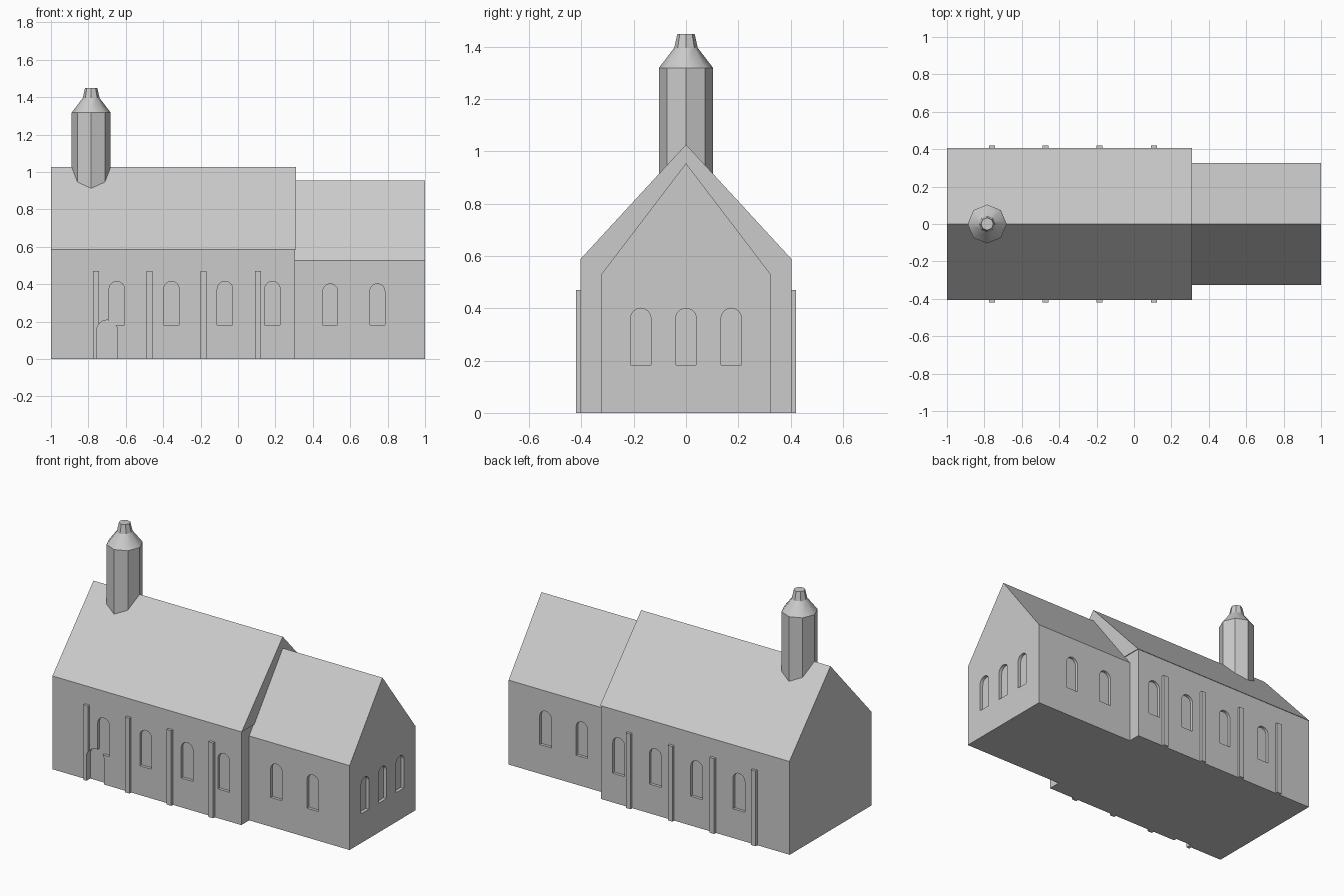
import bpy, bmesh, math

if "Cube" in bpy.data.objects:
    bpy.data.objects.remove(bpy.data.objects["Cube"])

stone = bpy.data.materials.new("light grey stone")
stone.diffuse_color = (0.6, 0.6, 0.6, 1)
stone.use_nodes = True
stone.node_tree.nodes["Principled BSDF"].inputs["Base Color"].default_value = stone.diffuse_color


def finish(name, bm):
    bmesh.ops.recalc_face_normals(bm, faces=bm.faces[:])
    me = bpy.data.meshes.new(name)
    bm.to_mesh(me)
    bm.free()
    me.materials.append(stone)
    ob = bpy.data.objects.new(name, me)
    bpy.context.collection.objects.link(ob)
    return ob


def prism(name, pts, axis, a, b):
    """Extrude a (horizontal, z) profile along the x or y axis from a to b."""
    bm = bmesh.new()
    put = (lambda u, z, d: (d, u, z)) if axis == "x" else (lambda u, z, d: (u, d, z))
    ends = [[bm.verts.new(put(u, z, d)) for u, z in pts] for d in (a, b)]
    for loop in ends:
        bm.faces.new(loop)
    n = len(pts)
    for i in range(n):
        j = (i + 1) % n
        bm.faces.new((ends[0][i], ends[0][j], ends[1][j], ends[1][i]))
    return finish(name, bm)


def arch(c, half, z0, top, n=12):
    """Round-headed opening outline."""
    pts = [(c - half, z0), (c + half, z0)]
    for i in range(n + 1):
        t = math.pi * i / n
        pts.append((c + half * math.cos(t), top - half + half * math.sin(t)))
    return pts


def rect(u0, u1, z0, z1):
    return [(u0, z0), (u1, z0), (u1, z1), (u0, z1)]


def cut(target, cutter):
    m = target.modifiers.new("recess", "BOOLEAN")
    m.operation = "DIFFERENCE"
    m.solver = "EXACT"
    m.object = cutter
    bpy.context.view_layer.objects.active = target
    bpy.ops.object.modifier_apply(modifier=m.name)


def recess(target, pts, axis, a, b):
    cutter = prism("cutter", pts, axis, a, b)
    cut(target, cutter)
    bpy.data.objects.remove(cutter)


# Nave walls and roof
NY, CY = 0.403, 0.325
nave = prism("nave_walls", rect(-NY, NY, 0, 0.586), "x", -1, 0.305)
prism("nave_roof", [(-0.406, 0.585), (0.406, 0.585), (0, 1.026)], "x", -1, 0.31)

# Chancel with gable
chancel = prism("chancel", [(-CY, 0), (CY, 0), (CY, 0.528), (0, 0.954), (-CY, 0.528)],
                "x", 0.3, 1)

# Arched window recesses
for s in (-1, 1):
    for x in (-0.648, -0.356, -0.07, 0.184):
        recess(nave, arch(x, 0.041, 0.183, 0.415), "y", s * (NY - 0.018), s * 0.5)
    for x in (0.493, 0.745):
        recess(chancel, arch(x, 0.04, 0.183, 0.402), "y", s * (CY - 0.018), s * 0.5)
for y in (-0.173, 0, 0.173):
    recess(chancel, arch(y, 0.039, 0.183, 0.4), "x", 0.98, 1.1)

# Buttresses along both sides
buttresses = []
for s in (-1, 1):
    for x in (-0.76, -0.473, -0.184, 0.106):
        buttresses.append(prism("buttress", rect(x - 0.016, x + 0.016, 0, 0.47),
                                "y", s * (NY - 0.005), s * 0.42))

# Front door recess, which also clips the first buttress
door = arch(-0.7, 0.055, -0.05, 0.208)
recess(nave, door, "y", -NY + 0.021, -0.5)
recess(buttresses[0], door, "y", -NY + 0.021, -0.5)

# Octagonal bell turret with tapered cap
bm = bmesh.new()
rings = []
for r, z in ((0.104, 0.88), (0.104, 1.318), (0.045, 1.395), (0.033, 1.449)):
    rings.append([bm.verts.new((-0.785 + r * math.cos(k * math.pi / 4),
                                r * math.sin(k * math.pi / 4), z)) for k in range(8)])
for level, (lo, hi) in enumerate(zip(rings, rings[1:])):
    for k in range(8):
        j = (k + 1) % 8
        f = bm.faces.new((lo[k], lo[j], hi[j], hi[k]))
        f.smooth = level == 1
bm.faces.new(rings[0])
bm.faces.new(rings[-1])
finish("bell_turret", bm)
